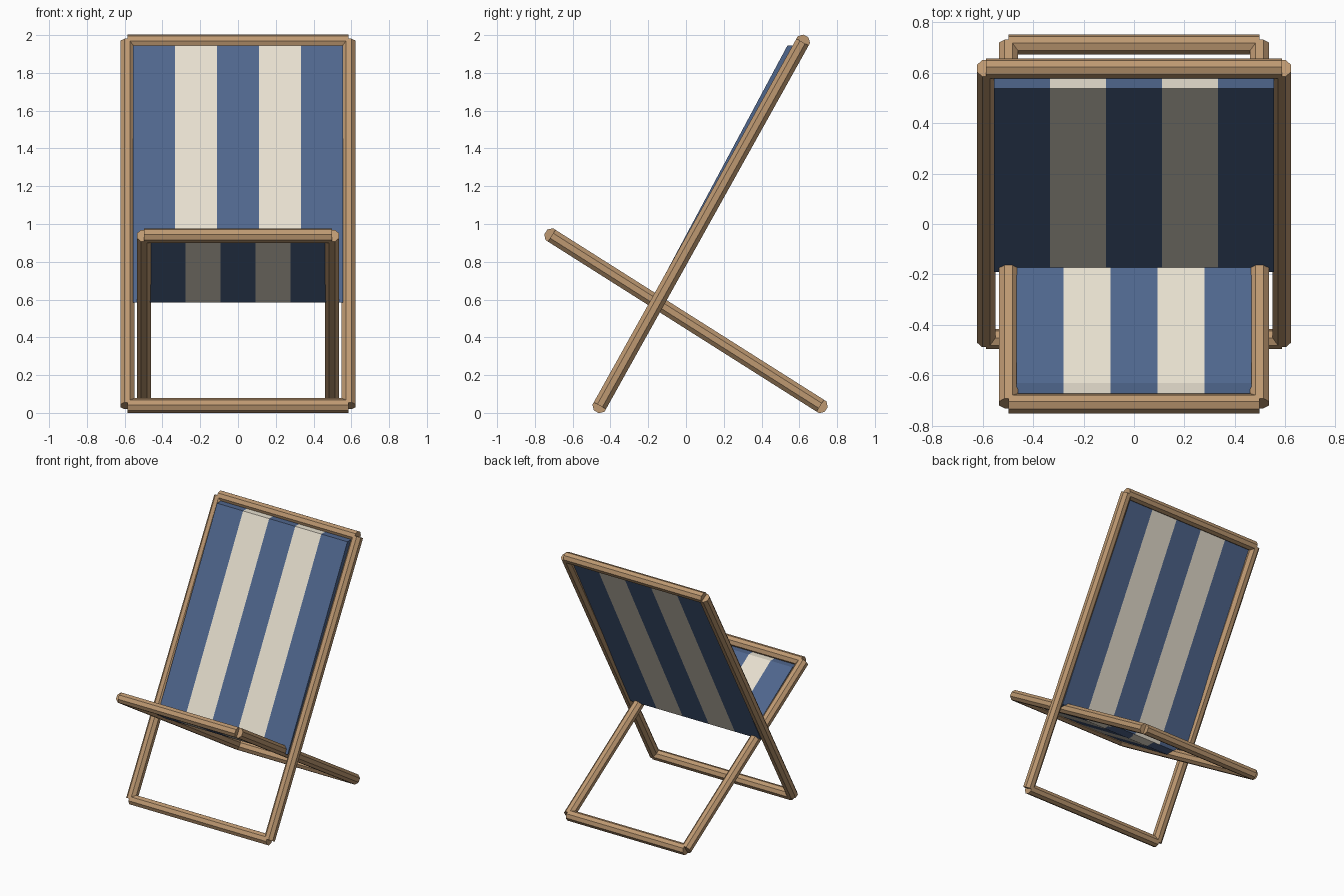
import bpy, bmesh, math
from mathutils import Vector

if "Cube" in bpy.data.objects:
    bpy.data.objects.remove(bpy.data.objects["Cube"])


def material(name, rgb):
    m = bpy.data.materials.new(name)
    m.diffuse_color = (*rgb, 1)
    m.use_nodes = True
    m.node_tree.nodes["Principled BSDF"].inputs["Base Color"].default_value = m.diffuse_color
    return m


wood = material("wood", (0.51, 0.315, 0.165))
blue = material("blue cloth", (0.078, 0.132, 0.265))
cream = material("cream cloth", (0.79, 0.735, 0.62))

APOTHEM = 0.037


def finish(name, bm, mats):
    bmesh.ops.recalc_face_normals(bm, faces=bm.faces[:])
    me = bpy.data.meshes.new(name)
    bm.to_mesh(me)
    bm.free()
    for m in mats:
        me.materials.append(m)
    ob = bpy.data.objects.new(name, me)
    bpy.context.collection.objects.link(ob)
    return ob


def bar(name, a, b, up):
    """Octagonal wooden bar from a to b with flats facing 'up'."""
    a, b, up = Vector(a), Vector(b), Vector(up).normalized()
    side = (b - a).normalized().cross(up)
    r = APOTHEM / math.cos(math.pi / 8)
    bm = bmesh.new()
    rings = []
    for p in (a, b):
        ring = []
        for i in range(8):
            t = (i + 0.5) * math.pi / 4
            ring.append(bm.verts.new(p + side * r * math.cos(t) + up * r * math.sin(t)))
        rings.append(ring)
        bm.faces.new(ring)
    for i in range(8):
        j = (i + 1) % 8
        bm.faces.new((rings[0][i], rings[0][j], rings[1][j], rings[1][i]))
    return finish(name, bm, [wood])


def frame(name, x, low, high):
    """Two side rails and two crossbars; low and high are (y, z)."""
    d = Vector((0, high[0] - low[0], high[1] - low[1])).normalized()
    for label, s in (("left", -1), ("right", 1)):
        bar(f"{name}_{label}_rail", (s * x, *low), (s * x, *high), (1, 0, 0))
    for label, p in (("lower", low), ("upper", high)):
        bar(f"{name}_{label}_crossbar", (-x, *p), (x, *p), d)


def cloth(name, half, profile):
    """Five-striped slab: (y, z) profile swept along x."""
    bm = bmesh.new()
    rings = [[bm.verts.new((-half + 2 * half * i / 5, y, z)) for y, z in profile]
             for i in range(6)]
    n = len(profile)
    for i in range(5):
        for k in range(n):
            m = (k + 1) % n
            f = bm.faces.new((rings[i][k], rings[i][m], rings[i + 1][m], rings[i + 1][k]))
            f.material_index = i % 2
    bm.faces.new(rings[0])
    bm.faces.new(rings[-1])
    return finish(name, bm, [blue, cream])


# Crossed frames
frame("back_frame", 0.586, (-0.456, 0.038), (0.617, 1.963))
frame("seat_frame", 0.4975, (0.711, 0.038), (-0.711, 0.938))

# Striped cloth panels, meeting where the frames cross
cloth("back_cloth", 0.555, [(0.537, 1.945), (0.607, 1.945), (-0.118, 0.585), (-0.19, 0.585)])
cloth("seat_cloth", 0.465, [(-0.63, 0.92), (-0.70, 0.92), (-0.19, 0.585), (-0.12, 0.585)])
